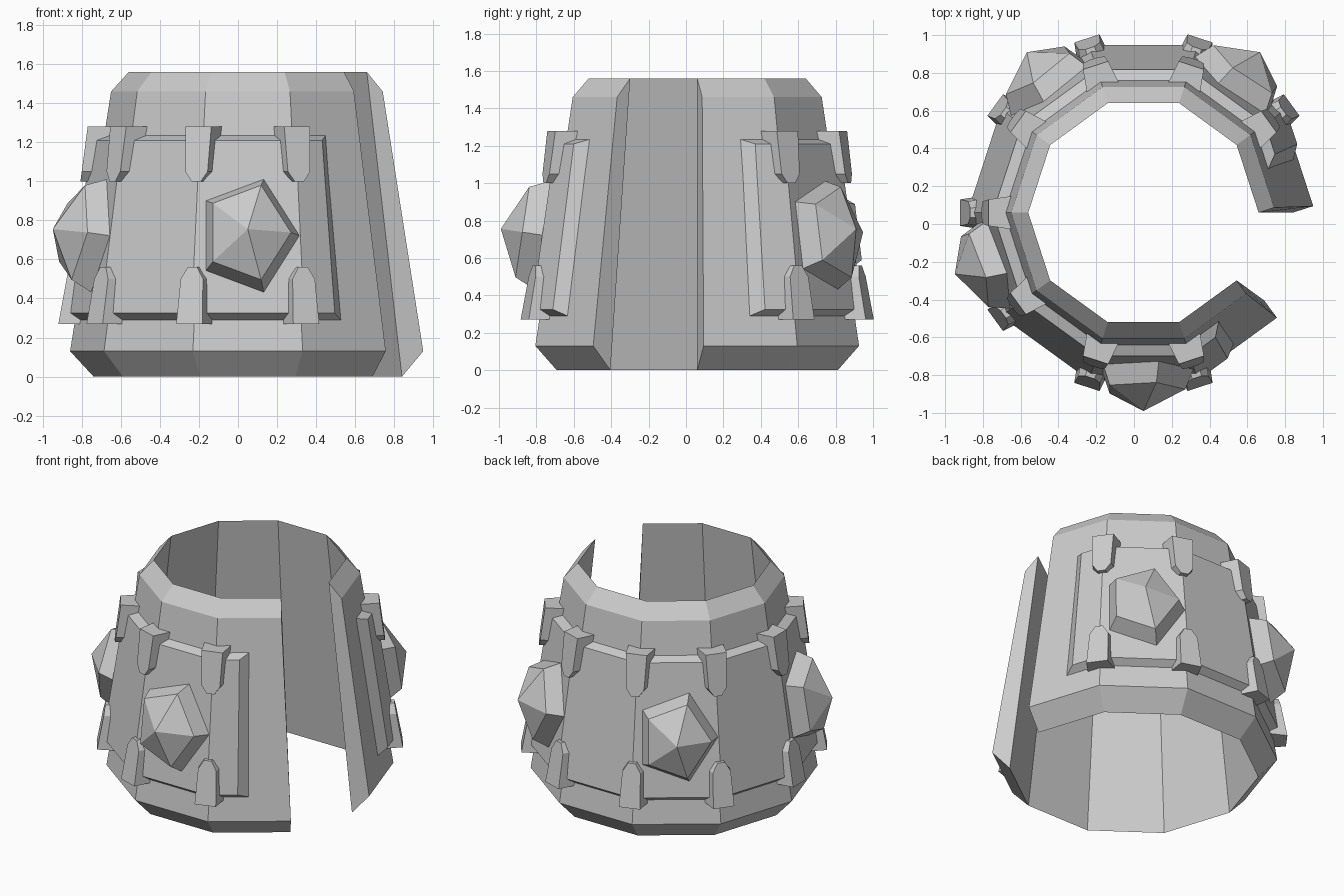
import bpy
from math import sin, cos, radians
from mathutils import Vector

cube = bpy.data.objects.get("Cube")
if cube:
    bpy.data.objects.remove(cube, do_unlink=True)

CENTRE = Vector((0.05, 0.06, 0))
STEP = 36  # ten-sided ring

metal = bpy.data.materials.new("plain_grey")
metal.use_nodes = True
grey = (0.6, 0.6, 0.6, 1)
metal.diffuse_color = grey
metal.node_tree.nodes["Principled BSDF"].inputs["Base Color"].default_value = grey


def build(name, verts, faces):
    mesh = bpy.data.meshes.new(name)
    mesh.from_pydata(verts, [], faces)
    mesh.materials.append(metal)
    obj = bpy.data.objects.new(name, mesh)
    bpy.context.collection.objects.link(obj)
    bpy.context.view_layer.objects.active = obj
    bpy.ops.object.select_all(action="DESELECT")
    obj.select_set(True)
    bpy.ops.object.mode_set(mode="EDIT")
    bpy.ops.mesh.select_all(action="SELECT")
    bpy.ops.mesh.normals_make_consistent(inside=False)
    bpy.ops.object.mode_set(mode="OBJECT")
    return obj


def bridge(rings):
    """Faces joining equal closed rings in order, capped at both ends."""
    n = len(rings[0])
    faces = [tuple(range(n)), tuple(range((len(rings) - 1) * n, len(rings) * n))]
    for k in range(len(rings) - 1):
        for i in range(n):
            j = (i + 1) % n
            faces.append((k * n + i, k * n + j, (k + 1) * n + j, (k + 1) * n + i))
    return [v for ring in rings for v in ring], faces


def on_ring(r, angle, z):
    """Point on the ten-sided ring whose corner radius is r."""
    r *= cos(radians(STEP / 2)) / cos(radians(angle % STEP - STEP / 2))
    return CENTRE + Vector((r * cos(radians(angle)), r * sin(radians(angle)), z))


def sweep(name, profile, start, end):
    """Sweep (radius, z, end inset) points around the ring."""
    corners = [a for a in range(0, 360, STEP) if start < a < end]
    rings = [[on_ring(r, start + d, z) for r, z, d in profile]]
    rings += [[on_ring(r, a, z) for r, z, d in profile] for a in corners]
    rings += [[on_ring(r, end - d, z) for r, z, d in profile]]
    return build(name, *bridge(rings))


def local(angle, r, t, z):
    """Flat frame facing outwards at an angle, t running counterclockwise."""
    c, s = cos(radians(angle)), sin(radians(angle))
    return CENTRE + Vector((r * c - t * s, r * s + t * c, z))


# Open tapered cuff and the raised band around it
sweep("cuff_wall", [(0.61, 1.56, 0), (0.70, 1.46, 2.2), (0.91, 0.13, 2.2), (0.79, 0, 0)], 0, 324)
sweep("raised_band", [(0.72, 1.24, 0), (0.797, 1.21, 6), (0.932, 0.325, 6), (0.87, 0.28, 0)], 18, 306)


# Pointed clips over the band edges at each corner
def clip(name, angle, half, outer, inner):
    outline = [(w, z) for w, z in half] + [(-w, z) for w, z in reversed(half)]
    z0, z1 = half[0][1], half[-1][1]
    rings = []
    for (ra, rb), spread in ((outer, 1.0), (inner, 1.25)):
        rings.append([local(angle, ra + (rb - ra) * (z - z0) / (z1 - z0), w * spread, z)
                      for w, z in outline])
    build(name, *bridge(rings))


upper = [(0.07, 1.28), (0.06, 1.05), (0.025, 1.0)]
lower = [(0.07, 0.27), (0.06, 0.5), (0.025, 0.56)]
for i, angle in enumerate(range(36, 289, STEP), 1):
    clip(f"upper_clip_{i}", angle, upper, (0.82, 0.857), (0.70, 0.76))
    clip(f"lower_clip_{i}", angle, lower, (0.97, 0.917), (0.86, 0.81))

# Five-sided studs on every second face
LEAN = 0.15
for i, angle in enumerate((54, 126, 198, 270), 1):
    def stud_point(depth, scale, k):
        t = 0.27 * scale * cos(radians(72 * k))
        up = 0.31 * scale * sin(radians(72 * k))
        return local(angle, 0.815 + depth - LEAN * up, t, 0.72 + up + LEAN * depth)

    rings = [[stud_point(d, s, k) for k in range(5)] for d, s in ((0, 1), (0.12, 0.82))]
    verts, faces = bridge(rings)
    faces.pop(1)
    verts.append(stud_point(0.235, 0, 0))
    faces += [(5 + k, 5 + (k + 1) % 5, 10) for k in range(5)]
    build(f"stud_{i}", verts, faces)
